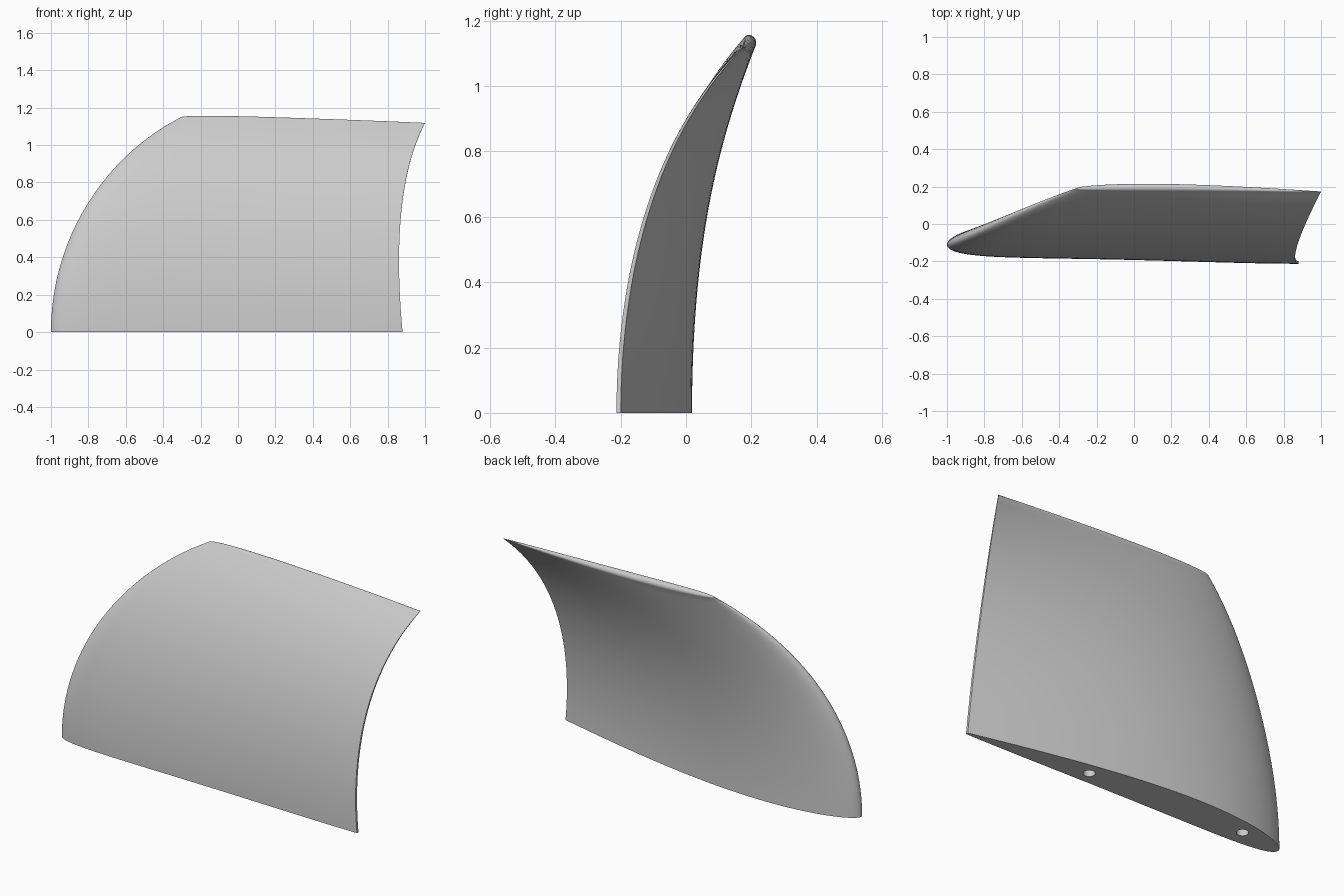
import bpy
import bmesh
import math

cube = bpy.data.objects.get("Cube")
if cube:
    bpy.data.objects.remove(cube)

HEIGHT, TIP_DROP = 1.145, 0.035
CHORD_STEPS, RISE_STEPS, CAP_STEPS = 48, 48, 8


def material(name, color):
    m = bpy.data.materials.new(name)
    m.use_nodes = True
    m.diffuse_color = color
    m.node_tree.nodes["Principled BSDF"].inputs["Base Color"].default_value = color
    return m


# Fin outline and curvature against height; the leading edge is an ellipse arc
def leading_x(z):
    return -1 + 1.31 * (1 - math.sqrt(1 - (z / 1.3) ** 2))


def trailing_x(z):
    return 0.88 - 0.095 * z + 0.111 * z**2 + 0.048 * z**4


def spine_y(z):
    return -0.099 + 0.157 * z**2 + 0.049 * z**4


def spine_lean(z):
    return math.atan(0.314 * z + 0.196 * z**3)


def thickness(z):
    return 0.228 - 0.1 * z**2 - 0.022 * z**6


# Aerofoil section against chord fraction, in units of thickness
def camber(u):
    return 0.45 + u - 2.24 * u**2 + 0.82 * u**3


def half_width(u):
    blade = 0.2969 * math.sqrt(u) - 0.126 * u - 0.3516 * u**2 + 0.2843 * u**3 - 0.1015 * u**4
    return 4.375 * blade + 0.02 * u


def section(z, cap_angle=0):
    """One closed ring square to the spine; cap_angle rolls it over the tip."""
    ring = []
    t, lean = thickness(z), spine_lean(z)
    for i in range(-CHORD_STEPS, CHORD_STEPS + 1):
        u = (i / CHORD_STEPS) ** 2
        side = 1 if i > 0 else -1
        across = t * (camber(u) - 0.5 + side * half_width(u) * math.cos(cap_angle))
        along = t * half_width(u) * math.sin(cap_angle)
        ring.append((
            leading_x(z) + u * (trailing_x(z) - leading_x(z)),
            spine_y(z) + across * math.cos(lean) + along * math.sin(lean),
            z * (1 - TIP_DROP * u) - across * math.sin(lean) + along * math.cos(lean)))
    return ring


# Fin body: lofted sections, rounded tip, flat root
rings = [section(HEIGHT * i / RISE_STEPS) for i in range(RISE_STEPS + 1)]
rings += [section(HEIGHT, math.pi / 2 * i / CAP_STEPS) for i in range(1, CAP_STEPS + 1)]
bm = bmesh.new()
loops = [[bm.verts.new(p) for p in ring] for ring in rings]
for a, b in zip(loops, loops[1:]):
    for i in range(len(a)):
        j = (i + 1) % len(a)
        bm.faces.new((a[i], a[j], b[j], b[i]))
bm.faces.new(loops[0])
bmesh.ops.remove_doubles(bm, verts=bm.verts, dist=0.0001)
bmesh.ops.recalc_face_normals(bm, faces=bm.faces)
mesh = bpy.data.meshes.new("curved_fin")
bm.to_mesh(mesh)
bm.free()
fin = bpy.data.objects.new("curved_fin", mesh)
bpy.context.collection.objects.link(fin)
mesh.materials.append(material("light grey", (0.6, 0.6, 0.6, 1)))

# Two blind mounting holes in the root
for x, y in ((0.18, -0.122), (-0.755, -0.085)):
    bpy.ops.mesh.primitive_cylinder_add(vertices=32, radius=0.03, depth=0.3, location=(x, y, 0))
    cutter = bpy.context.object
    cutter.name = "hole_cutter"
    cutter.hide_render = True
    cut = fin.modifiers.new("mounting_hole", "BOOLEAN")
    cut.object = cutter
    cut.solver = "EXACT"
    bpy.context.view_layer.objects.active = fin
    bpy.ops.object.modifier_apply(modifier=cut.name)
    bpy.data.objects.remove(cutter)

bpy.ops.object.select_all(action="DESELECT")
fin.select_set(True)
bpy.context.view_layer.objects.active = fin
bpy.ops.object.shade_smooth_by_angle(angle=math.radians(40))
